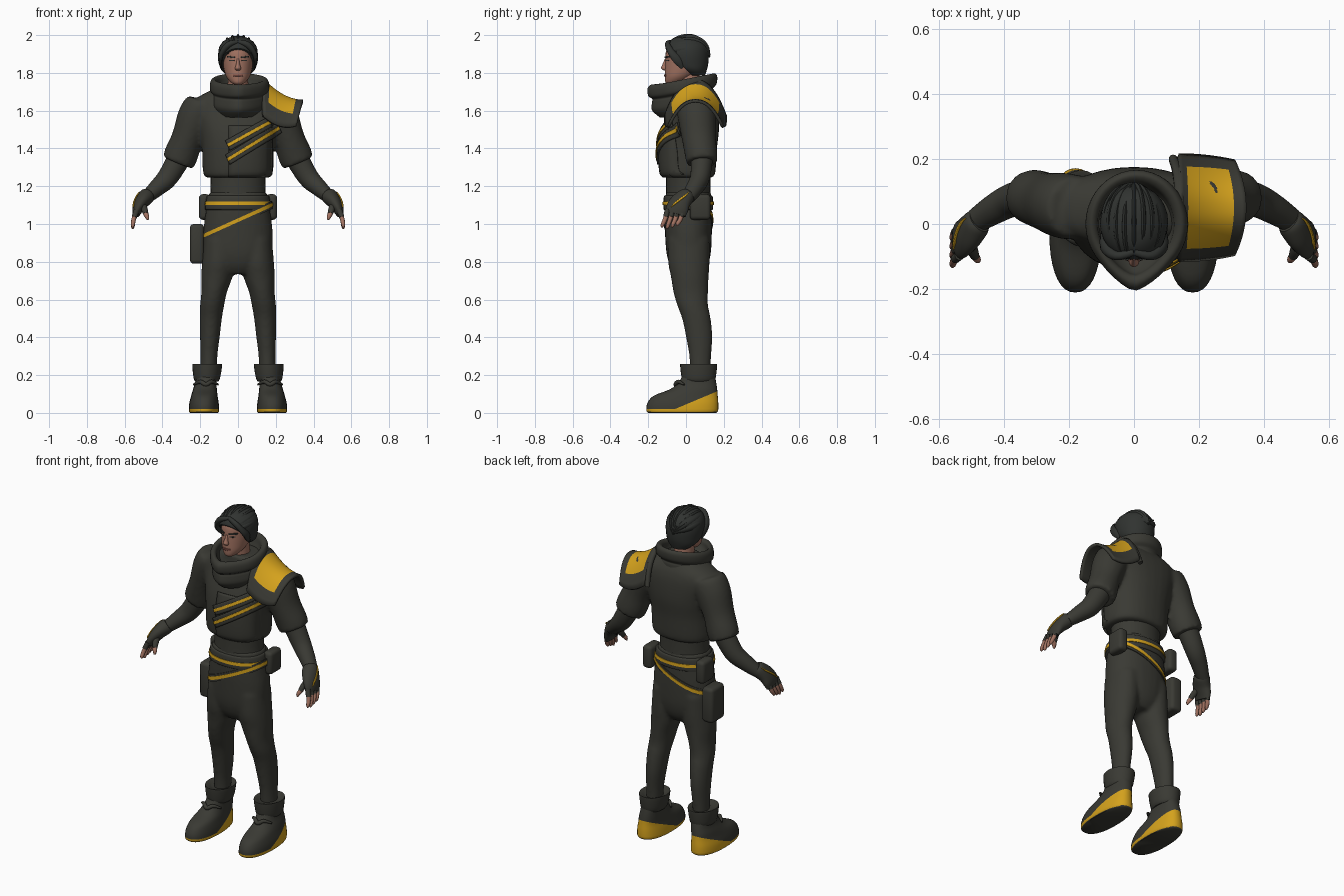
import bpy, bmesh, math
from mathutils import Vector

if "Cube" in bpy.data.objects:
    bpy.data.objects.remove(bpy.data.objects["Cube"])


def material(name, r, g, b):
    m = bpy.data.materials.new(name)
    m.use_nodes = True
    m.diffuse_color = (r, g, b, 1)
    m.node_tree.nodes["Principled BSDF"].inputs["Base Color"].default_value = (r, g, b, 1)
    return m


CLOTH = material("dark olive cloth", .042, .042, .034)
HAIR = material("dark hair", .03, .033, .03)
SKIN = material("skin", .36, .17, .12)
LIPS = material("lips", .24, .09, .07)
GOLD = material("golden yellow", .66, .36, .012)
X, Y, Z = Vector((1, 0, 0)), Vector((0, 1, 0)), Vector((0, 0, 1))


def spline(rows, k=4):
    """Smooth rows of numbers with a Catmull-Rom curve."""
    out = []
    for i in range(len(rows) - 1):
        quad = [rows[max(0, i - 1)], rows[i], rows[i + 1], rows[min(len(rows) - 1, i + 2)]]
        for s in range(k):
            t = s / k
            out.append([(2 * b + (c - a) * t + (2 * a - 5 * b + 4 * c - d) * t ** 2
                         + (3 * b - a - 3 * c + d) * t ** 3) / 2 for a, b, c, d in zip(*quad)])
    return out + [list(rows[-1])]


def loft(rings, bm=None, n=28, power=2, follow=None, k=4):
    """Skin rings (x, y, z, radius, radius); follow turns them along their path."""
    bm = bm or bmesh.new()
    rows = spline(rings, k)
    loops = []
    for i, (x, y, z, a, b) in enumerate(rows):
        u, v = X, Y
        if follow:
            t = Vector(rows[min(i + 1, len(rows) - 1)][:3]) - Vector(rows[max(i - 1, 0)][:3])
            t.normalize()
            v = (follow - t * follow.dot(t)).normalized()
            u = v.cross(t)
        loop = []
        for j in range(n):
            c, s = math.cos(j * math.tau / n), math.sin(j * math.tau / n)
            c, s = [math.copysign(abs(w) ** (2 / power), w) for w in (c, s)]
            loop.append(bm.verts.new(Vector((x, y, z)) + u * a * c + v * b * s))
        loops.append(loop)
    for p, q in zip(loops, loops[1:]):
        for j in range(n):
            bm.faces.new((p[j], p[j - 1], q[j - 1], q[j]))
    bm.faces.new(loops[0])
    bm.faces.new(loops[-1])
    return bm


def part(name, bm, *mats, mirror=False, voxel=0, thick=0, fix=True):
    if fix:
        bmesh.ops.recalc_face_normals(bm, faces=bm.faces)
    me = bpy.data.meshes.new(name)
    bm.to_mesh(me)
    bm.free()
    ob = bpy.data.objects.new(name, me)
    bpy.context.collection.objects.link(ob)
    for m in mats:
        me.materials.append(m)
    bpy.ops.object.select_all(action='DESELECT')
    ob.select_set(True)
    bpy.context.view_layer.objects.active = ob
    bpy.ops.object.shade_smooth_by_angle(angle=math.radians(50))
    if thick:
        mod = ob.modifiers.new("Thickness", 'SOLIDIFY')
        mod.thickness, mod.offset, mod.material_offset = thick, 0, 1
    if mirror:
        ob.modifiers.new("Mirror", 'MIRROR')
    if voxel:
        mod = ob.modifiers.new("Blend", 'REMESH')
        mod.mode, mod.voxel_size, mod.use_smooth_shade = 'VOXEL', voxel, True
        mod = ob.modifiers.new("Soften", 'SMOOTH')
        mod.factor, mod.iterations = .5, 6
    return ob


def drape(name, target, p0, p1, half, aim, mat, lift=.003, thick=.007, mirror=False, cols=6):
    """Lay a thin strip from p0 to p1 on the target's surface."""
    dg = bpy.context.evaluated_depsgraph_get()
    dg.update()
    surf = target.evaluated_get(dg)
    bm, grid = bmesh.new(), {}
    rows, p0, p1, half = 20, Vector(p0), Vector(p1), Vector(half)
    for i in range(rows + 1):
        for j in range(cols + 1):
            hit, loc, _, _ = surf.ray_cast(p0.lerp(p1, i / rows) + half * (2 * j / cols - 1), aim)
            if hit:
                grid[i, j] = bm.verts.new(loc - aim * lift)
    for i in range(rows):
        for j in range(cols):
            keys = [(i, j), (i + 1, j), (i + 1, j + 1), (i, j + 1)]
            if all(q in grid for q in keys):
                bm.faces.new([grid[q] for q in keys])
    return part(name, bm, mat, mirror=mirror, thick=thick)


def pouch(name, centre, size, mirror=False):
    bm = bmesh.new()
    bmesh.ops.create_cube(bm, size=1)
    for v in bm.verts:
        v.co = Vector([c + p * s for c, p, s in zip(centre, v.co, size)])
    bmesh.ops.bevel(bm, geom=bm.edges[:], offset=.02, segments=3, profile=.5, affect='EDGES')
    part(name, bm, CLOTH, mirror=mirror)


# Cropped jacket: body and short sleeves blended together
bm = loft([(0, .01, 1.245, .165, .125), (0, .01, 1.27, .185, .145), (0, .012, 1.4, .19, .152),
           (0, .025, 1.5, .205, .15), (0, .042, 1.6, .23, .13), (0, .045, 1.66, .225, .115),
           (0, .04, 1.70, .16, .1), (0, .03, 1.73, .1, .09)], power=2.3)
for s in (-1, 1):
    loft([(s * .18, .05, 1.65, .085, .09), (s * .192, .052, 1.62, .097, .1),
          (s * .225, .058, 1.56, .098, .1), (s * .268, .068, 1.455, .084, .09),
          (s * .3, .08, 1.37, .09, .086), (s * .318, .084, 1.325, .086, .082)], bm, follow=Y)
jacket = part("jacket", bm, CLOTH, voxel=.011)
part("waist", loft([(0, .012, 1.1, .15, .12), (0, .012, 1.2, .145, .118), (0, .012, 1.32, .15, .12)]), CLOTH)

# Overlapping chest panel and the two trimmed straps across it
drape("chest_panel", jacket, (.065, -1, 1.235), (.065, -1, 1.52), (.115, 0, 0), Y, CLOTH, lift=.004)
for i, (z0, x1, z1) in enumerate([(1.415, .17, 1.54), (1.34, .22, 1.51)]):
    a, b = (-.055, -1, z0), (x1, -1, z1)
    drape(f"chest_strap_{i + 1}", jacket, a, b, (.012, 0, -.026), Y, CLOTH, lift=.012, thick=.009)
    drape(f"chest_strap_trim_{i + 1}", jacket, a, b, (.003, 0, -.008), Y, GOLD, lift=.018)

# Trousers
bm = loft([(0, .012, 1.17, .152, .12), (0, .012, 1.05, .173, .125), (0, .013, .95, .184, .124),
           (0, .014, .85, .178, .118), (0, .015, .78, .14, .1), (0, .015, .735, .08, .07)], power=2.2)
for s in (-1, 1):
    loft([(s * .1, .015, .92, .08, .11), (s * .103, .015, .8, .087, .11), (s * .112, .02, .72, .083, .1),
          (s * .126, .025, .64, .068, .092), (s * .137, .035, .57, .064, .082),
          (s * .144, .055, .5, .059, .076), (s * .149, .07, .4, .052, .07),
          (s * .154, .075, .3, .045, .058), (s * .156, .075, .2, .043, .052)], bm)
part("trousers", bm, CLOTH, voxel=.011)

# Belt, slanted hip belt and pouches
part("belt", loft([(0, .012, 1.075, .172, .127), (0, .012, 1.085, .176, .132),
                   (0, .012, 1.14, .167, .13), (0, .012, 1.15, .16, .124)], power=2.2), CLOTH)
part("belt_stripe", loft([(0, .012, 1.1, .177, .136), (0, .012, 1.118, .174, .135)], power=2.2, k=1), GOLD)
for name, h, grow, mat in (("hip_belt", .022, 0, CLOTH), ("hip_belt_stripe", .01, .003, GOLD)):
    bm = loft([(0, .012, 1.02 - h, .182 + grow, .13 + grow), (0, .012, 1.02 + h, .181 + grow, .13 + grow)],
              power=2.2, k=1)
    for v in bm.verts:
        v.co.z += .45 * v.co.x
    part(name, bm, mat)
pouch("hip_pouch", (.177, .075, 1.09), (.06, .11, .135), mirror=True)
pouch("thigh_pouch", (-.217, .05, .895), (.075, .125, .21))

# Boots: yellow sole rising to the heel, dark tread
bm = loft([(.18, -.02, 0, .074, .18), (.18, -.02, .012, .08, .19), (.18, -.017, .05, .078, .188),
           (.178, -.002, .09, .07, .17), (.175, .04, .125, .063, .125), (.17, .06, .16, .057, .1),
           (.166, .067, .2, .056, .085)], power=2.3, n=36)
for co, no in (((0, 0, .045), (0, -.42, 1)), ((0, 0, .02), Z)):
    bmesh.ops.bisect_plane(bm, geom=bm.verts[:] + bm.edges[:] + bm.faces[:], plane_co=co, plane_no=no)
bmesh.ops.recalc_face_normals(bm, faces=bm.faces)
for f in bm.faces:
    c = f.calc_center_median()
    f.material_index = int(c.z < max(.02, .045 + .42 * c.y) and f.normal.z > -.6)
part("boots", bm, CLOTH, GOLD, mirror=True)
part("boot_cuffs", loft([(.166, .067, .165, .06, .08), (.165, .067, .185, .07, .09), (.163, .067, .25, .079, .098),
                         (.163, .067, .258, .074, .093), (.16, .07, .245, .05, .06)]), CLOTH, mirror=True)
part("boot_ties", loft([(.235, -.01, .15, .005, .005), (.2, -.04, .165, .011, .011), (.17, -.055, .15, .012, .012),
                        (.14, -.04, .165, .011, .011), (.105, -.01, .15, .005, .005)], n=8, follow=Z),
     CLOTH, mirror=True)

# Forearms, fingerless gloves, fingers and thumbs
part("forearms", loft([(.3, .085, 1.37, .062, .06), (.37, .075, 1.25, .055, .052), (.43, .045, 1.19, .045, .046),
                       (.485, .01, 1.14, .034, .038)], follow=Y), CLOTH, mirror=True)
glove = part("gloves", loft([(.475, .01, 1.155, .036, .04), (.485, .0, 1.145, .043, .046), (.51, -.03, 1.115, .037, .055),
                             (.53, -.047, 1.08, .029, .059), (.54, -.055, 1.05, .02, .054)], follow=Y),
             CLOTH, mirror=True)
bm, caps = bmesh.new(), bmesh.new()
for i in range(4):
    y, low = -.097 + .027 * i, .975 + .007 * abs(i - 1)
    loft([(.538, y, 1.07, .013, .013), (.552, y - .014, 1.025, .012, .012), (.557, y - .028, low + .012, .01, .01),
          (.556, y - .031, low, .004, .004)], bm, n=10, follow=Y)
    loft([(.536, y, 1.075, .015, .015), (.549, y - .01, 1.037, .0145, .0145)], caps, n=10, follow=Y)
loft([(.495, -.09, 1.065, .013, .013), (.482, -.108, 1.04, .012, .012), (.478, -.115, 1.022, .005, .005)],
     bm, n=10, follow=Y)
loft([(.51, -.04, 1.11, .02, .022), (.498, -.075, 1.085, .018, .019), (.488, -.1, 1.054, .014, .014)],
     caps, n=10, follow=Y)
part("fingers", bm, SKIN, mirror=True)
part("glove_fingers", caps, CLOTH, mirror=True)
drape("glove_trim", glove, (1, .01, 1.16), (1, -.07, 1.1), (0, .008, .011), -X, GOLD, mirror=False)
drape("glove_trim_right", glove, (-1, .01, 1.16), (-1, -.07, 1.1), (0, .008, .011), X, GOLD)

# Head, nose, ears and face details
part("neck", loft([(0, .03, 1.62, .06, .06), (0, .012, 1.8, .052, .058)]), SKIN)
head = part("head", loft([(0, -.075, 1.738, .018, .022), (0, -.062, 1.75, .038, .047), (0, -.037, 1.78, .062, .075),
                          (0, -.012, 1.82, .075, .1), (0, 0, 1.87, .082, .11), (0, .002, 1.92, .083, .106),
                          (0, .004, 1.96, .062, .08), (0, .004, 1.985, .02, .03)]), SKIN)
part("nose", loft([(0, -.1, 1.875, .007, .012), (0, -.111, 1.845, .01, .014), (0, -.115, 1.824, .016, .017),
                   (0, -.106, 1.812, .011, .01)], n=14), SKIN)
part("ears", loft([(.078, .01, 1.82, .006, .008), (.085, .012, 1.845, .009, .016), (.086, .014, 1.87, .007, .014)],
                  n=12), SKIN, mirror=True)
drape("mouth", head, (-.025, -1, 1.787), (.025, -1, 1.787), (0, 0, .005), Y, LIPS, lift=.002)
drape("eyebrows", head, (.016, -1, 1.882), (.056, -1, 1.886), (0, 0, .004), Y, HAIR, mirror=True)
drape("eyes", head, (.02, -1, 1.865), (.047, -1, 1.866), (0, 0, .003), Y, HAIR, lift=.001, thick=.004, mirror=True)

# Hair: rounded mass cut open for the face, with swept strands
bm = loft([(0, .055, 1.785, .055, .045), (0, .03, 1.815, .088, .08), (0, .012, 1.85, .1, .106),
           (0, .005, 1.9, .105, .115), (0, .003, 1.945, .095, .108), (0, .005, 1.98, .06, .075),
           (0, .008, 1.995, .02, .03)])
bmesh.ops.bisect_plane(bm, geom=bm.verts[:] + bm.edges[:] + bm.faces[:], plane_co=(0, -.115, 1.935),
                       plane_no=(0, -1, -1), clear_outer=True)
bmesh.ops.holes_fill(bm, edges=bm.edges[:])
part("hair", bm, HAIR)
bm = bmesh.new()
for i in range(-4, 5):
    a = i * .3
    path = []
    for step in range(7):
        t = math.radians(35 + 24 * step)
        r = math.sin(t + .1 * math.sin(i * 5))
        path.append((.1 * math.sin(a) * r, .005 - .112 * math.cos(t), 1.89 + .1 * math.cos(a) * r,
                     .018 - .002 * abs(step - 3), .008))
    loft(path, bm, n=8, follow=X)
for s in (-1, 1):
    loft([(0, -.085, 1.965, .01, .012), (s * .05, -.098, 1.95, .016, .014), (s * .086, -.075, 1.905, .014, .02),
          (s * .094, -.045, 1.865, .011, .022), (s * .088, -.02, 1.825, .004, .008)], bm, n=10, follow=Y)
part("hair_strands", bm, HAIR)

# Cowl: folded collar, pointed in front and raised at the back
bm = loft([(.005, .01, 1.585, .12, .12), (.005, 0, 1.63, .145, .145), (.005, 0, 1.675, .143, .145),
           (.005, 0, 1.69, .14, .143), (.008, 0, 1.71, .156, .162), (.008, 0, 1.75, .155, .165),
           (.008, 0, 1.768, .14, .15), (.006, 0, 1.757, .12, .13), (.005, 0, 1.72, .112, .118),
           (0, .01, 1.66, .08, .08)], n=40)
for v in bm.verts:
    v.co.z += .2 * v.co.y
    if v.co.y < 0:
        v.co.y *= 1 + .25 * max(0, 1 - abs(v.co.x) / .11)
part("cowl", bm, CLOTH)

# Shoulder guard: arched, flared plate with a yellow panel
bm, nu, nv = bmesh.new(), 16, 24
grid = []
for i in range(nu + 1):
    u = i / nu
    row = []
    for j in range(nv + 1):
        v = 2 * j / nv - 1
        drop = (.19 - .06 * u) * abs(v) ** 2.3
        row.append(bm.verts.new((.135 + .21 * u - .035 * u * v * v, .05 + .16 * v * (1 - .12 * u * u),
                                 1.76 - .11 * (1 - (1 - u) ** 2) - drop)))
    grid.append(row)
for i in range(nu):
    for j in range(nv):
        f = bm.faces.new((grid[i][j], grid[i + 1][j], grid[i + 1][j + 1], grid[i][j + 1]))
        f.material_index = 0 if 2 <= i < 13 and 3 <= j < 21 else 1
part("shoulder_guard", bm, GOLD, CLOTH, thick=.016, fix=False)
part("shoulder_guard_rim", loft([(.14, -.1, 1.57, .012, .012), (.14, -.05, 1.68, .014, .014), (.14, .05, 1.755, .014, .014),
                                 (.135, .15, 1.68, .016, .016), (.12, .2, 1.56, .014, .014)], n=10, follow=X), CLOTH)
